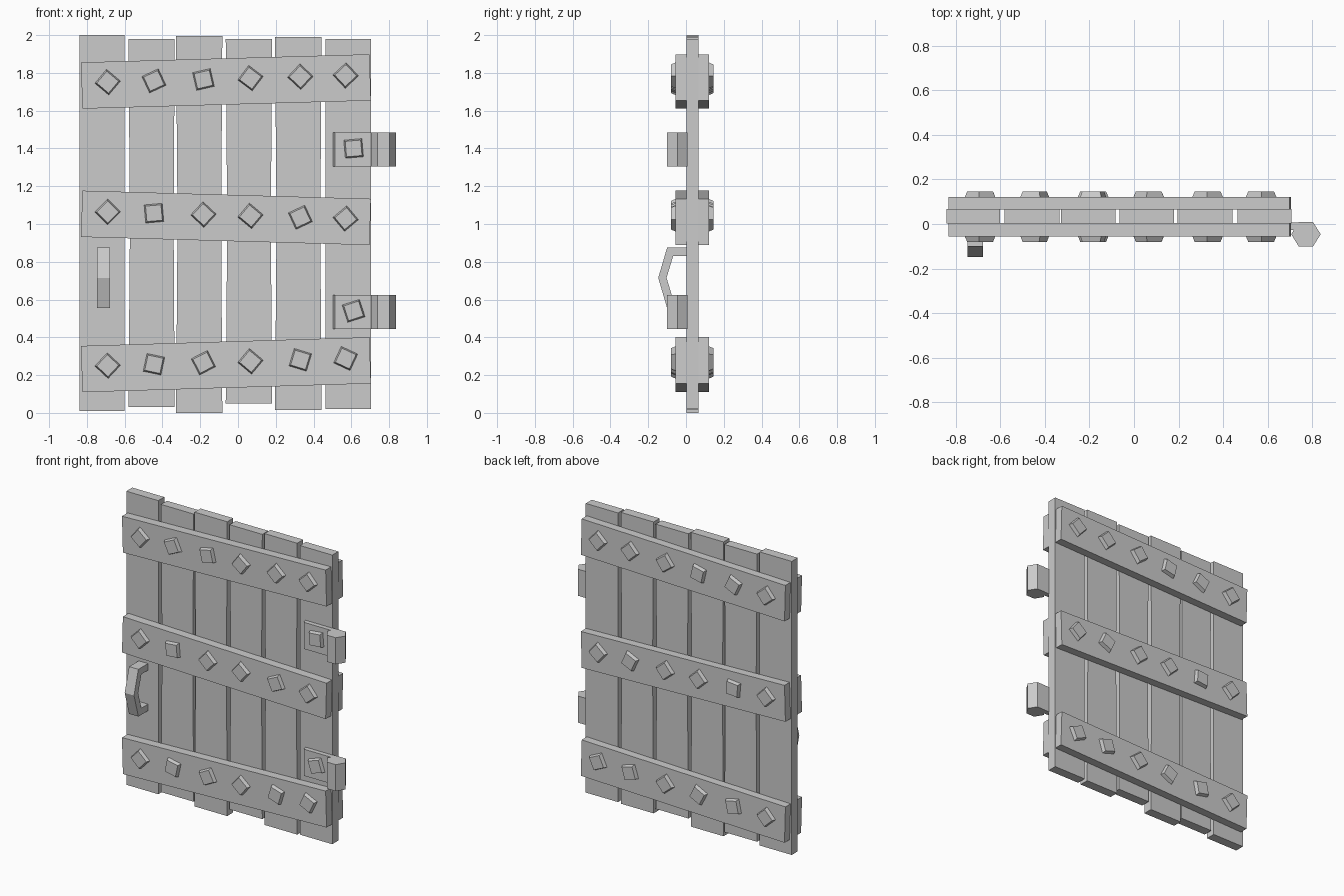
import bpy, bmesh
from math import radians, atan2
from mathutils import Matrix, Vector

if "Cube" in bpy.data.objects:
    bpy.data.objects.remove(bpy.data.objects["Cube"], do_unlink=True)

grey = bpy.data.materials.new("plain_grey")
grey.use_nodes = True
colour = (0.6, 0.6, 0.6, 1)
grey.diffuse_color = colour
grey.node_tree.nodes["Principled BSDF"].inputs["Base Color"].default_value = colour


def finish(name, bm):
    bmesh.ops.recalc_face_normals(bm, faces=bm.faces)
    mesh = bpy.data.meshes.new(name)
    bm.to_mesh(mesh)
    bm.free()
    mesh.materials.append(grey)
    obj = bpy.data.objects.new(name, mesh)
    bpy.context.collection.objects.link(obj)
    return obj


def prism(name, points, axis, low, high):
    """Extrude a flat outline along the given axis from low to high."""
    bm = bmesh.new()
    verts = []
    for p in points:
        co = list(p)
        co.insert(axis, low)
        verts.append(bm.verts.new(co))
    face = bm.faces.new(verts)
    ext = bmesh.ops.extrude_face_region(bm, geom=[face])
    move = Vector((0, 0, 0))
    move[axis] = high - low
    bmesh.ops.translate(bm, vec=move, verts=[v for v in ext["geom"] if isinstance(v, bmesh.types.BMVert)])
    return finish(name, bm)


def nail(name, x, z, angle, base_y, tip_y):
    """Square tapered nail head pointing along y."""
    bm = bmesh.new()
    bmesh.ops.create_cone(bm, cap_ends=True, segments=4, radius1=0.068, radius2=0.058,
                          depth=abs(tip_y - base_y))
    bm.transform(Matrix.Rotation(radians(45), 4, "Z"))
    bm.transform(Matrix.Rotation(radians(90), 4, "X"))
    if tip_y > base_y:
        bm.transform(Matrix.Scale(-1, 4, (0, 1, 0)))
    bm.transform(Matrix.Rotation(radians(-angle), 4, "Y"))
    bm.transform(Matrix.Translation((x, (base_y + tip_y) / 2, z)))
    return finish(name, bm)


# Planks with uneven ends and slightly worn inner edges
planks = [(-0.84, -0.60, 0.01, 2.0), (-0.58, -0.335, 0.03, 1.98), (-0.328, -0.083, 0.0, 1.995),
          (-0.065, 0.18, 0.05, 1.98), (0.196, 0.442, 0.015, 1.99), (0.463, 0.705, 0.02, 1.98)]
for i, (x0, x1, z0, z1) in enumerate(planks):
    wear_l = 0.008 if 0 < i < 5 else 0
    wear_r = 0.006 if 0 < i < 5 else 0
    prism(f"plank_{i + 1}", [(x0, z0), (x1, z0), (x1 - wear_r, 1), (x1, z1), (x0, z1), (x0 + wear_l, 1)],
          1, 0.003, 0.067)

# Tilted cross straps on both faces, each with a row of nails
nail_x = (-0.69, -0.445, -0.183, 0.066, 0.33, 0.57)
straps = [("top", 1.733, 1.776, (-40, 25, 13, -37, -43, 43)),
          ("middle", 1.054, 1.011, (45, 5, -43, -40, 25, 40)),
          ("bottom", 0.232, 0.278, (-43, -12, 27, -40, -17, -25))]
left, right, half = -0.8275, 0.7, 0.1225
for label, zl, zr, angles in straps:
    slope = (zr - zl) / (right - left)
    lean = slope * half
    outline = [(left + lean, zl - half), (right + lean, zr - half),
               (right - lean, zr + half), (left - lean, zl + half)]
    for side, y_in, y_out, y_tip in (("front", 0.004, -0.056, -0.08), ("back", 0.066, 0.122, 0.146)):
        prism(f"{side}_{label}_strap", outline, 1, y_in, y_out)
        for i, (x, a) in enumerate(zip(nail_x, angles)):
            nail(f"{side}_{label}_nail_{i + 1}", x, zl + slope * (x - left) + 0.014, a, y_out, y_tip)

# Hinges: tapered plate, six-sided barrel and one nail each
for label, z, angle in (("upper", 1.395, 5), ("lower", 0.535, 18)):
    prism(f"{label}_hinge_plate", [(0.503, 0.006), (0.513, -0.028), (0.72, -0.028), (0.75, 0.006)],
          2, z - 0.09, z + 0.09)
    prism(f"{label}_hinge_barrel", [(0.738, 0.008), (0.803, 0.008), (0.837, -0.046), (0.803, -0.1),
                                    (0.738, -0.1), (0.705, -0.046)], 2, z - 0.09, z + 0.09)
    nail(f"{label}_hinge_nail", 0.612, z + 0.005, angle, -0.028, -0.052)

# Bent pull handle
prism("handle", [(0.005, 0.875), (-0.1, 0.875), (-0.147, 0.715), (-0.1, 0.555), (0.005, 0.555),
                 (0.005, 0.6), (-0.068, 0.6), (-0.103, 0.715), (-0.068, 0.83), (0.005, 0.83)],
      0, -0.747, -0.677)
